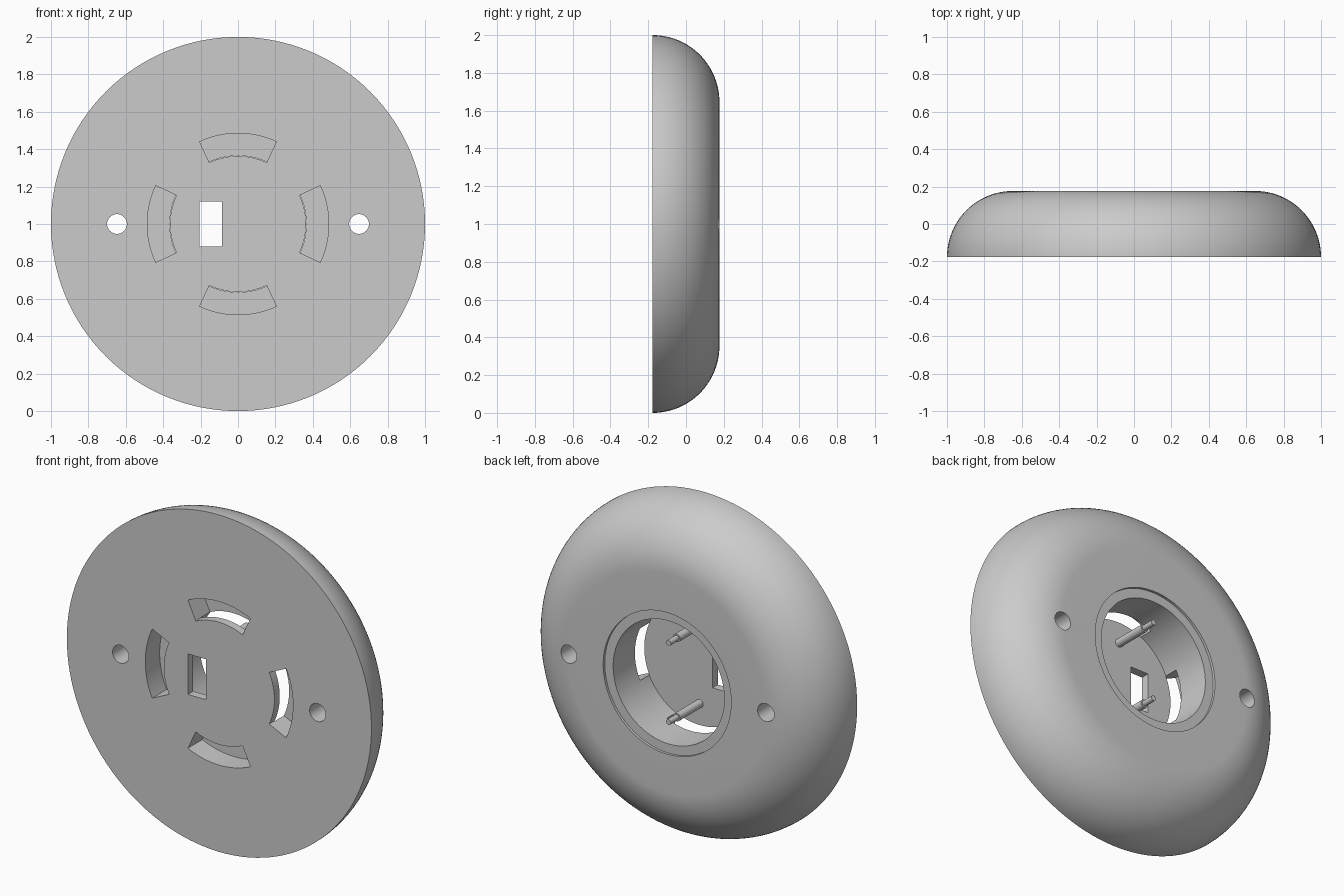
import bpy, bmesh, math
from mathutils import Vector

cube = bpy.data.objects.get("Cube")
if cube:
    bpy.data.objects.remove(cube, do_unlink=True)

DEPTH = 0.354          # front to back
FRONT = -DEPTH / 2     # front face position
FLOOR = 0.05           # thickness of the front plate
BORE = 0.365           # cavity radius
SLOT_DEPTH = 0.135

grey = bpy.data.materials.new("plain grey")
grey.use_nodes = True
grey.diffuse_color = (0.6, 0.6, 0.6, 1)
grey.node_tree.nodes["Principled BSDF"].inputs["Base Color"].default_value = (0.6, 0.6, 0.6, 1)


def make_object(name, bm):
    bmesh.ops.recalc_face_normals(bm, faces=bm.faces)
    mesh = bpy.data.meshes.new(name)
    bm.to_mesh(mesh)
    bm.free()
    mesh.materials.append(grey)
    obj = bpy.data.objects.new(name, mesh)
    bpy.context.collection.objects.link(obj)
    return obj


def lathe(bm, profile, cx=0, cz=1, steps=128):
    """Turn (radius, depth) points around an axis along y; cap both ends."""
    rings = []
    for r, d in profile:
        angles = [2 * math.pi * i / steps for i in range(steps)]
        rings.append([bm.verts.new((cx + r * math.cos(a), FRONT + d, cz + r * math.sin(a)))
                      for a in angles])
    for a, b in zip(rings, rings[1:]):
        for i in range(steps):
            j = (i + 1) % steps
            bm.faces.new((a[i], a[j], b[j], b[i]))
    bm.faces.new(rings[0])
    bm.faces.new(rings[-1])


def prism(bm, outline, d0, d1):
    """Extrude an (x, z) outline along y."""
    face = bm.faces.new([bm.verts.new((x, FRONT + d0, 1 + z)) for x, z in outline])
    ext = bmesh.ops.extrude_face_region(bm, geom=[face])
    verts = [g for g in ext["geom"] if isinstance(g, bmesh.types.BMVert)]
    bmesh.ops.translate(bm, verts=verts, vec=Vector((0, d1 - d0, 0)))


def smooth(obj):
    bpy.ops.object.select_all(action='DESELECT')
    obj.select_set(True)
    bpy.context.view_layer.objects.active = obj
    bpy.ops.object.shade_smooth_by_angle(angle=math.radians(30))


# Domed body with a stepped cavity open at the back
dome = [(1 - DEPTH + DEPTH * math.cos(t), DEPTH * math.sin(t))
        for t in [math.pi / 2 * i / 24 for i in range(25)]]
recess = [(0.42, DEPTH), (0.42, DEPTH - 0.015), (BORE, DEPTH - 0.015), (BORE, FLOOR)]
bm = bmesh.new()
lathe(bm, dome + recess)
body = make_object("domed_body", bm)

# Cutters: four curved slots, a rectangular window, two screw holes
bm = bmesh.new()
half = math.radians(25)
sweep = [-half + 2 * half * i / 24 for i in range(25)]
for k in range(4):
    mid = k * math.pi / 2
    arc = [(0.485, mid + a) for a in sweep] + [(BORE - 0.002, mid - a) for a in sweep]
    prism(bm, [(r * math.cos(a), r * math.sin(a)) for r, a in arc], -0.1, SLOT_DEPTH)
prism(bm, [(-0.205, -0.12), (-0.085, -0.12), (-0.085, 0.12), (-0.205, 0.12)], -0.1, 0.2)
for side in (-1, 1):
    lathe(bm, [(0.053, -0.1), (0.053, DEPTH + 0.1)], cx=side * 0.647, steps=48)
cutter = make_object("opening_cutter", bm)
cutter.hide_render = True

cut = body.modifiers.new("openings", 'BOOLEAN')
cut.operation = 'DIFFERENCE'
cut.solver = 'EXACT'
cut.object = cutter
bpy.context.view_layer.objects.active = body
bpy.ops.object.modifier_apply(modifier=cut.name)
bpy.data.objects.remove(cutter, do_unlink=True)
smooth(body)

# Stepped pins standing on the cavity floor
for name, z in (("upper_pin", 1.235), ("lower_pin", 0.765)):
    bm = bmesh.new()
    lathe(bm, [(0.024, 0.03), (0.024, 0.265), (0.016, 0.265), (0.016, 0.342)], cz=z, steps=32)
    smooth(make_object(name, bm))
